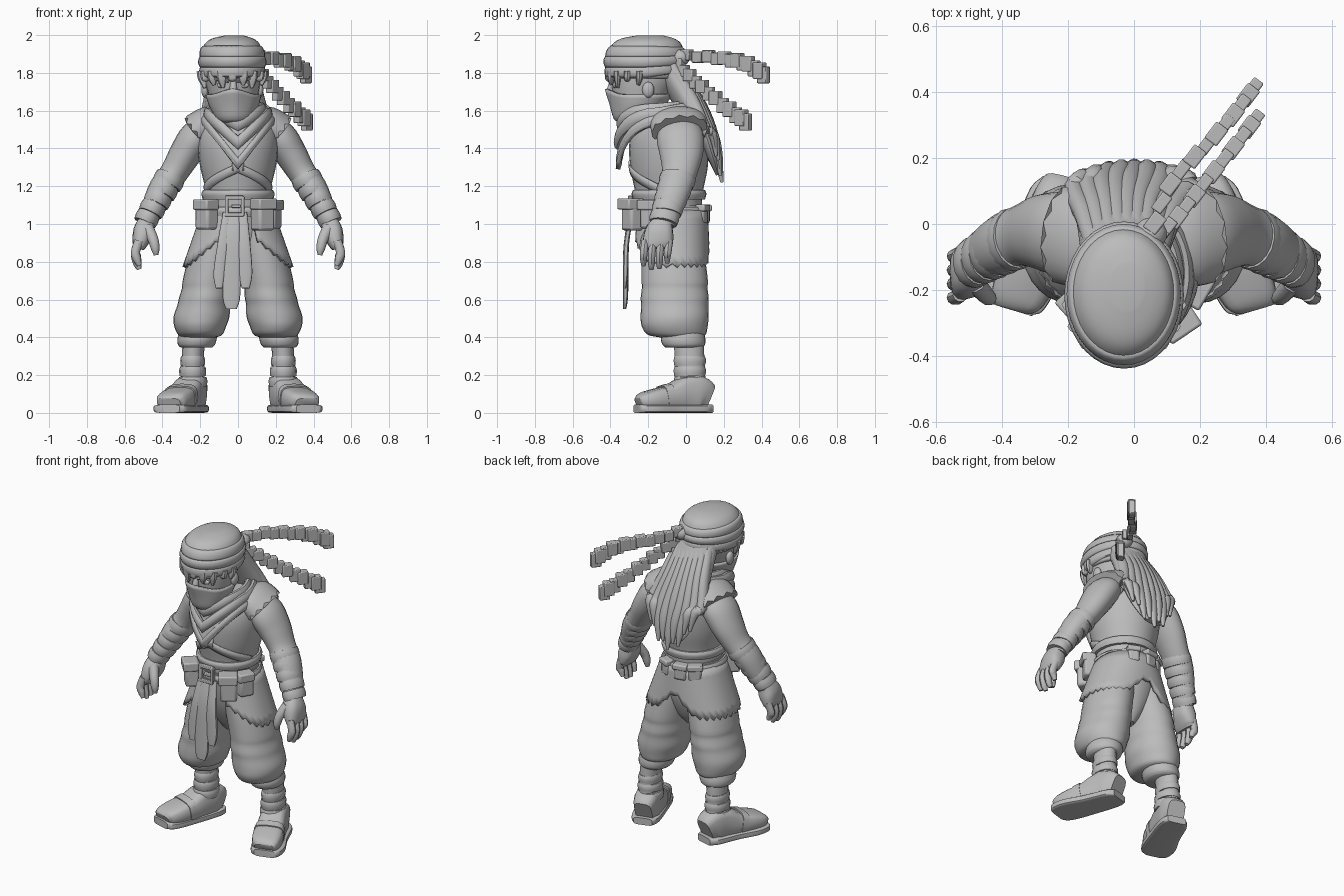
import bpy, bmesh, math
from math import sin, cos, pi
from mathutils import Vector

cube = bpy.data.objects.get("Cube")
if cube:
    bpy.data.objects.remove(cube, do_unlink=True)

clay = bpy.data.materials.new("plain_grey")
clay.use_nodes = True
GREY = (0.5, 0.5, 0.5, 1)
clay.diffuse_color = GREY
clay.node_tree.nodes["Principled BSDF"].inputs["Base Color"].default_value = GREY
SIDES = (("left", 1), ("right", -1))


def finish(name, bm, thick=0.0, bevel=0.0):
    bmesh.ops.recalc_face_normals(bm, faces=bm.faces)
    mesh = bpy.data.meshes.new(name)
    bm.to_mesh(mesh)
    bm.free()
    mesh.materials.append(clay)
    ob = bpy.data.objects.new(name, mesh)
    bpy.context.collection.objects.link(ob)
    if thick:
        mod = ob.modifiers.new("thickness", "SOLIDIFY")
        mod.thickness, mod.offset = thick, 0
    if bevel:
        mod = ob.modifiers.new("soft_edges", "BEVEL")
        mod.width, mod.segments = bevel, 2
    bpy.ops.object.select_all(action="DESELECT")
    ob.select_set(True)
    bpy.context.view_layer.objects.active = ob
    bpy.ops.object.shade_smooth_by_angle(angle=math.radians(40))
    return ob


def grid(name, f, nu, nv, wrap=True, loop=False, cap=False, thick=0.0):
    """Surface from f(u, v) with u, v in 0..1; u may wrap round, v may loop."""
    bm = bmesh.new()
    cols, rows = (nu if wrap else nu + 1), (nv if loop else nv + 1)
    vs = [[bm.verts.new(f(i / nu, j / nv)) for i in range(cols)] for j in range(rows)]
    for j in range(nv):
        for i in range(nu):
            a, b = (i + 1) % cols, (j + 1) % rows
            bm.faces.new((vs[j][i], vs[j][a], vs[b][a], vs[b][i]))
    if cap:
        bm.faces.new(vs[0])
        bm.faces.new(vs[-1])
    return finish(name, bm, thick)


def spline(pts, t):
    """Smooth point through a list of equal-length tuples, t in 0..1."""
    s = t * (len(pts) - 1)
    i = min(int(s), len(pts) - 2)
    s -= i
    a, b, c, d = (pts[max(0, min(len(pts) - 1, i + k))] for k in (-1, 0, 1, 2))
    return [q + s * (r - p) / 2 + s * s * (p - 2.5 * q + 2 * r - w / 2)
            + s ** 3 * (1.5 * (q - r) + (w - p) / 2) for p, q, r, w in zip(a, b, c, d)]


def power(c, p):
    return math.copysign(abs(c) ** (2 / p), c)


def tube(name, pts, side=1, n=16, p=2, ref=(0, 1, 0), steps=4, jag=0.0):
    """Tube through (x, y, z, width, depth) points."""
    def f(u, v):
        q = spline(pts, v)
        t = Vector(spline(pts, min(1, v + .02))[:3]) - Vector(spline(pts, max(0, v - .02))[:3])
        t.normalize()
        a = t.cross(Vector(ref)).normalized()
        b = a.cross(t)
        ang = 2 * pi * u
        co = Vector(q[:3]) + a * q[3] * power(cos(ang), p) + b * q[4] * power(sin(ang), p)
        if v == 1:
            co += t * jag * (round(u * n) % 2)
        return co.x * side, co.y, co.z
    return grid(name, f, n, steps * (len(pts) - 1), cap=True)


def profile(rows, z):
    """Centre and radii (x, y, rx, ry) at a height, from (z, x, y, rx, ry) rows."""
    for a, b in zip(rows, rows[1:]):
        if z <= b[0]:
            t = max(0, (z - a[0]) / (b[0] - a[0]))
            return [p + t * (q - p) for p, q in zip(a[1:], b[1:])]
    return rows[-1][1:]


def on(rows, ang, z, out=0.0):
    x, y, rx, ry = profile(rows, z)
    return x + (rx + out) * cos(ang), y + (ry + out) * sin(ang), z


def loft(name, rows, n=28, side=1):
    """Level rings, smoothed between the rows."""
    def f(u, v):
        z, x, y, rx, ry = spline(rows, v)
        return side * (x + rx * cos(2 * pi * u)), y + ry * sin(2 * pi * u), z
    return grid(name, f, n, 4 * (len(rows) - 1), cap=True)


def box(name, at, size, yaw=0.0, bevel=0.008):
    bm = bmesh.new()
    bmesh.ops.create_cube(bm, size=1)
    for v in bm.verts:
        v.co = Vector(v.co) * Vector(size)
    ob = finish(name, bm, bevel=bevel)
    ob.location, ob.rotation_euler = at, (0, 0, yaw)
    return ob


def ball(name, at, size):
    bm = bmesh.new()
    bmesh.ops.create_uvsphere(bm, u_segments=14, v_segments=8, radius=1)
    for v in bm.verts:
        v.co = Vector(at) + Vector(v.co) * Vector(size)
    return finish(name, bm)


# Torso, neck and hips
TORSO = [(1.05, 0, -.09, .17, .17), (1.17, 0, -.09, .17, .18), (1.3, 0, -.09, .2, .205),
         (1.43, 0, -.09, .215, .21), (1.53, 0, -.08, .2, .185), (1.6, 0, -.08, .12, .12)]
HIPS = [(.67, 0, -.06, .03, .05), (.74, 0, -.06, .09, .1), (.88, 0, -.07, .17, .155),
        (1.1, 0, -.09, .175, .18)]
loft("torso", TORSO)
loft("hips", HIPS)
loft("neck", [(1.45, 0, -.12, .1, .1), (1.64, -.02, -.2, .08, .09)])
for name, s in SIDES:
    # Overlapping wrap edges of the vest
    def wrap_edge(u, v):
        z = 1.31 - .14 * u + .05 * (v - .5)
        return on(TORSO, -pi / 2 + s * (1.6 * u - .15), z, .003)
    grid(name + "_vest_edge", wrap_edge, 14, 2, wrap=False, thick=.012)

# Belt, buckle and pouches
for i, z in enumerate((1.04, 1.13)):
    hem = [(z, 0, -.09, .187, .19), (z + .03, 0, -.09, .194, .198), (z + .05, 0, -.09, .185, .19)]
    loft(("belt", "sash")[i], hem)
for x, z, w, h in ((-.02, 1.14, .1, .02), (-.02, 1.05, .1, .02), (-.06, 1.095, .02, .1),
                   (.025, 1.095, .02, .1), (-.01, 1.095, .05, .018)):
    box("buckle_bar", (x, -.295, z), (w, .025, h), bevel=.004)
for ang, w, h, out in ((-2.4, .1, .16, .05), (-.98, .1, .17, .06), (-.52, .09, .15, .035),
                       (1.15, .07, .1, .008), (1.75, .08, .1, .008), (2.2, .08, .1, .008)):
    x, y, z = on(HIPS, ang, 1.05, out)
    box("pouch", (x, y, z), (w, .05 + out * .7, h), ang + pi / 2, bevel=.015)
    x, y, z = on(HIPS, ang, 1.055 + h * .3, out + .006)
    box("pouch_flap", (x, y, z), (w + .012, .055 + out * .7, h * .35), ang + pi / 2)


# Ragged skirt, open at the front and notched at the back
def skirt(u, v):
    ang = -pi / 2 + .4 + u * (2 * pi - .8)
    jag = .02 * (round(u * 60) % 2)
    notch = .17 * abs(sin(ang)) ** 3 if sin(ang) < 0 else .12 * sin(ang) ** 26
    low = .77 + notch + jag
    z = 1.07 + (low - 1.07) * v
    k = (1.07 - z) / .3
    square = 2 + .5 * k
    return ((.18 + .105 * k) * power(cos(ang), square),
            -.08 + (.185 + .015 * k) * power(sin(ang), square), z)


grid("skirt", skirt, 60, 6, wrap=False, thick=.02)

# Hanging front cloth in folds
for x, w, low in ((-.1, .05, .66), (-.035, .08, .55), (.04, .06, .66)):
    tube("front_cloth", [(x * .6, -.285, 1.06, w * .4, .012), (x * .8, -.315, .9, w * .55, .014),
                         (x, -.32, low + .08, w * .6, .014), (x, -.325, low, w * .35, .008)], p=3)

for name, s in SIDES:
    # Baggy trousers gathered into a cuff
    loft(name + "_trouser", [(.4, .205, -.03, .09, .11), (.415, .2, -.05, .118, .155),
                             (.46, .2, -.06, .138, .175), (.51, .193, -.06, .148, .18),
                             (.57, .182, -.06, .139, .178), (.61, .174, -.06, .138, .18),
                             (.66, .165, -.06, .132, .174), (.71, .158, -.06, .133, .175),
                             (.86, .125, -.07, .125, .165), (1.02, .08, -.08, .09, .15)], side=s)
    loft(name + "_cuff", [(.345, .22, -.012, .082, .095), (.36, .22, -.012, .097, .112),
                          (.39, .217, -.015, .104, .118), (.425, .212, -.015, .1, .11)], side=s)
    tube(name + "_shin", [(.23, .01, .42, .06, .08), (.24, .02, .28, .058, .078),
                          (.24, .025, .12, .06, .08)], s)
    for i in range(3):
        z = .3 - .055 * i
        r = .06 + .006 * i
        tube(name + "_ankle_wrap", [(.24, .02, z, r, .08), (.24, .02, z - .02, r + .006, .086),
                                    (.24, .022, z - .05, r + .003, .082)], s, steps=2)
    # Boot, turned outwards, on a flat sole
    tube(name + "_boot", [(.222, .12, .08, .055, .07), (.235, .07, .1, .074, .095),
                          (.258, .0, .1, .079, .095), (.29, -.08, .08, .085, .07),
                          (.327, -.165, .07, .09, .056), (.355, -.225, .06, .08, .045),
                          (.363, -.25, .05, .06, .03)], s, p=3.5, ref=(0, 0, 1))
    tube(name + "_sole", [(.22, .13, .022, .058, .022), (.235, .08, .022, .084, .022),
                          (.287, -.06, .022, .092, .022), (.337, -.17, .022, .102, .022),
                          (.363, -.235, .022, .09, .022), (.371, -.26, .022, .064, .022)],
         s, n=20, p=5, ref=(0, 0, 1))
    tube(name + "_toe_strap", [(.292, -.085, .082, .088, .074), (.308, -.125, .075, .092, .068)],
         s, p=3.5, ref=(0, 0, 1))

    # Arm with wrapped forearm
    tube(name + "_arm", [(.15, -.03, 1.52, .07, .1), (.22, -.03, 1.46, .09, .125),
                         (.28, -.025, 1.37, .085, .115), (.34, -.035, 1.27, .074, .093),
                         (.4, -.06, 1.19, .072, .09), (.45, -.09, 1.09, .06, .077),
                         (.485, -.12, 1.0, .047, .062)], s, n=20)
    for i in range(5):
        k = i / 4
        x, y, z, r = .355 + .115 * k, -.042 - .068 * k, 1.255 - .2 * k, .078 - .018 * k
        tube(name + "_forearm_wrap", [(x, y, z, r, r + .015), (x + .012, y - .005, z - .025, r + .004, r + .019),
                                      (x + .024, y - .01, z - .05, r, r + .014)], s, steps=2)
    tube(name + "_vest_shoulder", [(.08, -.06, 1.58, .04, .1), (.15, -.045, 1.55, .078, .145),
                                   (.2, -.035, 1.505, .098, .15)], s, n=24, jag=.02)
    # Hand
    tube(name + "_palm", [(.482, -.12, 1.02, .044, .05), (.5, -.14, .96, .055, .075),
                          (.518, -.15, .9, .042, .08), (.527, -.15, .87, .028, .07)], s, p=2.6)
    for i in range(4):
        y = -.215 + .042 * i
        drop = (.015, -.005, 0, .03)[i]
        tube(name + "_finger", [(.525, y, .91, .024, .021), (.543, y - .008, .85, .024, .021),
                                (.535, y - .01, .8 + drop, .022, .019),
                                (.522, y - .01, .765 + drop, .012, .012)], s, n=10)
    tube(name + "_thumb", [(.48, -.18, .98, .033, .03), (.45, -.215, .92, .028, .025),
                           (.438, -.225, .87, .023, .022), (.434, -.225, .835, .012, .012)], s, n=10)


# Cowl and rolled scarf round the neck, falling to a point in front
def v_drop(ang):
    return 1 - abs(cos(ang)) if sin(ang) < 0 else -.25 * sin(ang)


def cowl(u, v):
    ang = 2 * pi * u
    z = 1.6 - .07 * v - v_drop(ang) * (.03 + .21 * v)
    return (.115 + .075 * v) * cos(ang), -.15 + .02 * v + (.15 + .08 * v) * sin(ang), z


grid("scarf_drape", cowl, 40, 5, thick=.025)


def roll(rx, ry, cy, z, drop, fat):
    def f(u, v):
        ang, t = 2 * pi * v, 2 * pi * u
        r = fat * .6 * cos(t)
        return ((rx + r) * cos(ang), cy + (ry + r) * sin(ang),
                z - drop * v_drop(ang) + fat * sin(t))
    return f


for spec in ((.13, .185, -.16, 1.6, .07, .04), (.16, .21, -.15, 1.58, .15, .038),
             (.182, .225, -.13, 1.55, .225, .028)):
    grid("scarf_roll", roll(*spec), 10, 44, loop=True)

# Head, mask, ears and eyes
HEAD = [(1.53, -.02, -.29, .04, .04), (1.56, -.02, -.28, .08, .085), (1.63, -.022, -.25, .115, .125),
        (1.7, -.025, -.235, .135, .155), (1.79, -.03, -.22, .15, .18), (1.92, -.03, -.22, .14, .17)]
loft("head", HEAD)


def mask(u, v):
    ang = 2 * pi * u
    front = max(0, -sin(ang))
    x, y, z = on(HEAD, ang, 1.535 + v * (.15 + .03 * front ** 6), .012)
    return x, y - .02 * front ** 20 * v, z


grid("face_mask", mask, 40, 8, thick=.012)
tube("nose", [(-.025, -.385, 1.77, .014, .012), (-.025, -.4, 1.71, .02, .02),
              (-.025, -.4, 1.68, .02, .015)], n=10)
for name, s in SIDES:
    ball(name + "_ear", (-.03 + s * .145, -.2, 1.71), (.02, .032, .042))
    x, y, z = on(HEAD, -pi / 2 + s * .42, 1.735, -.006)
    ball(name + "_eye", (x, y, z), (.03, .014, .016))
    tube(name + "_brow", [(-.03 + s * .02, -.4, 1.757, .01, .012),
                          (-.03 + s * .1, -.365, 1.772, .01, .012)], n=8)

# Fringe and side locks below the headband
for i in range(9):
    ang = -pi / 2 + (i - 4) * .36
    low = (1.72, 1.755, 1.735)[i % 3]
    top, mid, end = (on(HEAD, ang, z, .012) for z in (1.81, 1.77, low))
    tube("fringe_lock", [(*top, .03, .02), (*mid, .026, .018), (*end, .008, .008)], n=8)

# Head wrap with rolled bands
WRAP = [(1.77, -.03, -.215, .15, .185), (1.785, -.03, -.215, .165, .205), (1.88, -.03, -.215, .168, .21),
        (1.93, -.032, -.21, .157, .195), (1.965, -.03, -.205, .135, .17), (1.985, -.028, -.2, .1, .13),
        (1.998, -.02, -.19, .05, .07)]
loft("head_wrap", WRAP, n=36)
for base, out in ((1.775, .006), (1.83, .009), (1.885, .006)):
    def band(u, v):
        ang = 2 * pi * u
        x, y, z = on(WRAP, ang, base + .055 * v, out * sin(pi * v))
        return x, y, z + .02 * max(0, sin(ang)) * (1.9 - z) / .1
    grid("headband", band, 36, 5, thick=.01)
ball("headband_knot", (.05, -.03, 1.88), (.05, .05, .045))

# Two stepped headband tails blowing back
TAILS = (("upper_tail", [(.05, -.04, 1.89), (.11, .12, 1.88), (.22, .24, 1.865), (.3, .33, 1.84), (.36, .41, 1.79)]),
         ("lower_tail", [(.05, -.06, 1.86), (.13, .02, 1.78), (.21, .12, 1.69), (.3, .23, 1.6), (.365, .315, 1.54)]))
for name, path in TAILS:
    for i in range(13):
        t = i / 12
        x, y, z = spline(path, t)
        box(name + "_fold", (x, y, z + .008 * (i % 2)), (.036 + .01 * (i % 2), .062, .055 + .035 * t),
            -.65, bevel=.005)

# Long hair down the back
tube("hair_mass", [(-.03, -.1, 1.84, .13, .08), (-.02, -.02, 1.7, .15, .075), (-.01, .05, 1.57, .17, .07),
                   (0, .11, 1.45, .165, .045), (0, .15, 1.33, .12, .025), (0, .17, 1.26, .06, .012)], n=24)
for i in range(9):
    k = (i - 4) / 4
    low = 1.22 + .14 * k * k + .04 * (i % 2)
    back = -.03 * k * k
    tube("hair_strand", [(-.02 + .1 * k, -.05 + back, 1.84, .025, .03), (-.02 + .13 * k, .06 + back, 1.66, .032, .035),
                         (-.01 + .17 * k, .13 + back, 1.5, .034, .035),
                         (.16 * k, .17 + back, low + .12, .03, .025),
                         (.14 * k, .19 + back, low, .008, .008)], n=10)
